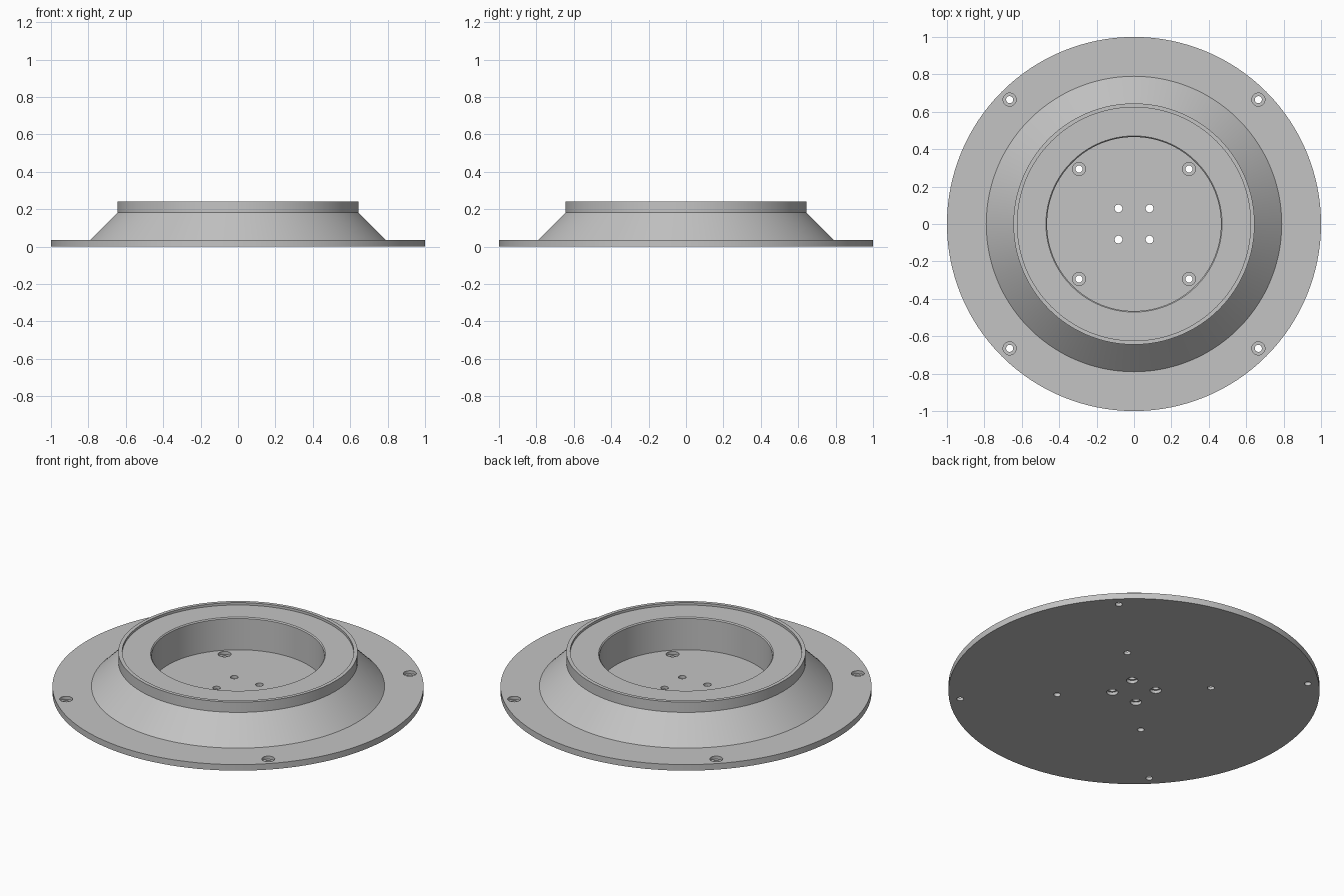
import bpy, bmesh, math

if "Cube" in bpy.data.objects:
    bpy.data.objects.remove(bpy.data.objects["Cube"])

SEG = 128
grey = bpy.data.materials.new("light_grey")
grey.diffuse_color = (0.55, 0.55, 0.55, 1)
grey.use_nodes = True
grey.node_tree.nodes["Principled BSDF"].inputs["Base Color"].default_value = grey.diffuse_color


def turned(name, profile, seg, loc=(0, 0, 0)):
    """Solid of revolution with flat end caps, profile given as (radius, z)."""
    bm = bmesh.new()
    rings = []
    for r, z in profile:
        rings.append([bm.verts.new((r * math.cos(2 * math.pi * i / seg),
                                    r * math.sin(2 * math.pi * i / seg), z))
                      for i in range(seg)])
    for a, b in zip(rings, rings[1:]):
        for i in range(seg):
            j = (i + 1) % seg
            bm.faces.new((a[i], a[j], b[j], b[i]))
    bm.faces.new(rings[0][::-1])
    bm.faces.new(rings[-1])
    bmesh.ops.recalc_face_normals(bm, faces=bm.faces)
    me = bpy.data.meshes.new(name)
    bm.to_mesh(me)
    bm.free()
    me.materials.append(grey)
    ob = bpy.data.objects.new(name, me)
    ob.location = loc
    bpy.context.collection.objects.link(ob)
    return ob


# Flange, sloped shoulder, collar with raised lip, chamfered bore and floor
body = turned("flanged_housing", [
    (1.0, 0), (1.0, 0.036), (0.79, 0.036), (0.645, 0.181), (0.645, 0.242),
    (0.624, 0.242), (0.624, 0.228), (0.471, 0.228), (0.465, 0.222),
    (0.465, 0.036)], SEG)

# Screw holes: counterbored from above, or from below for the centre group
from_above = [(0.019, -0.1), (0.019, 0.018), (0.035, 0.018), (0.035, 0.1)]
from_below = [(0.031, -0.1), (0.031, 0.018), (0.021, 0.018), (0.021, 0.1)]
groups = [("flange", 0.665, from_above), ("floor", 0.294, from_above),
          ("centre", 0.083, from_below)]
cutters = []
for label, d, profile in groups:
    for sx in (-1, 1):
        for sy in (-1, 1):
            c = turned(label + "_hole_cutter", profile, 32, (sx * d, sy * d, 0))
            c.hide_render = True
            cutters.append(c)
            mod = body.modifiers.new(label + "_hole", 'BOOLEAN')
            mod.operation = 'DIFFERENCE'
            mod.solver = 'EXACT'
            mod.object = c

# Bake the holes and remove the cutters
bpy.context.view_layer.objects.active = body
body.select_set(True)
for mod in list(body.modifiers):
    bpy.ops.object.modifier_apply(modifier=mod.name)
for c in cutters:
    bpy.data.objects.remove(c)

# Smooth round walls, crisp edges
bpy.ops.object.shade_smooth_by_angle(angle=math.radians(30))
